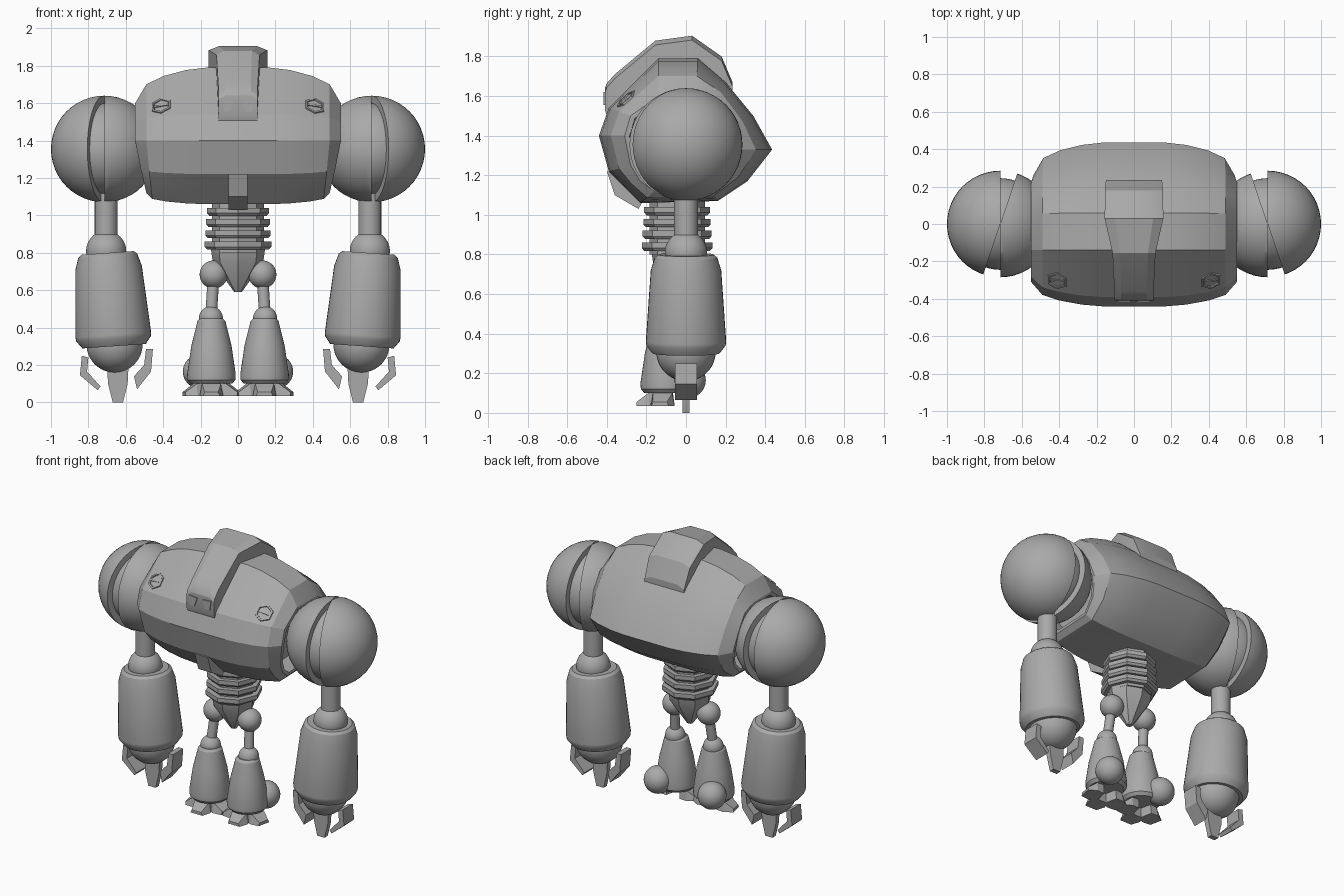
import bpy, bmesh, math
from mathutils import Matrix, Vector

if "Cube" in bpy.data.objects:
    bpy.data.objects.remove(bpy.data.objects["Cube"])

grey = bpy.data.materials.new("plain grey metal")
grey.use_nodes = True
COLOUR = (0.4, 0.4, 0.4, 1)
grey.diffuse_color = COLOUR
grey.node_tree.nodes["Principled BSDF"].inputs["Base Color"].default_value = COLOUR

MOVE = lambda x, y, z: Matrix.Translation((x, y, z))
TURN = lambda deg, axis: Matrix.Rotation(math.radians(deg), 4, axis)
UPRIGHT = TURN(90, 'X')                                          # local xy -> world xz
SIDEWAYS = Matrix(((0, 0, 1), (1, 0, 0), (0, 1, 0))).to_4x4()    # local xy -> world yz


def finish(bm, name, mirror=False, angle=30):
    bmesh.ops.recalc_face_normals(bm, faces=bm.faces)
    mesh = bpy.data.meshes.new(name)
    bm.to_mesh(mesh)
    bm.free()
    mesh.materials.append(grey)
    obj = bpy.data.objects.new(name, mesh)
    bpy.context.collection.objects.link(obj)
    bpy.ops.object.select_all(action='DESELECT')
    obj.select_set(True)
    bpy.context.view_layer.objects.active = obj
    bpy.ops.object.shade_smooth_by_angle(angle=math.radians(angle))
    if mirror:
        mod = obj.modifiers.new("other side", 'MIRROR')
        mod.use_clip = False
        mod.use_mirror_merge = False
    return obj


def loft(name, rings, matrix=Matrix(), mirror=False, angle=30):
    """Skin a run of equal rings and cap both ends."""
    bm = bmesh.new()
    rows = [[bm.verts.new(matrix @ Vector(p)) for p in ring] for ring in rings]
    n = len(rows[0])
    for a, b in zip(rows, rows[1:]):
        for i in range(n):
            j = (i + 1) % n
            bm.faces.new((a[i], a[j], b[j], b[i]))
    bm.faces.new(rows[0])
    bm.faces.new(rows[-1])
    return finish(bm, name, mirror, angle)


def ring(n, rx, ry, z):
    return [(rx * math.sin(math.tau * i / n), -ry * math.cos(math.tau * i / n), z)
            for i in range(n)]


def lathe(name, profile, matrix, mirror=True, n=40):
    return loft(name, [ring(n, r, r, z) for r, z in profile], matrix, mirror)


def prism(name, outline, depth, matrix, mirror=False):
    rings = [[(x, y, s * depth / 2) for x, y in outline] for s in (-1, 1)]
    return loft(name, rings, matrix, mirror)


def ball(name, centre, r, cuts=(), mirror=True):
    """Sphere, optionally trimmed by planes through its centre."""
    bm = bmesh.new()
    bmesh.ops.create_uvsphere(bm, u_segments=48, v_segments=24, radius=r)
    for normal in cuts:
        bmesh.ops.bisect_plane(bm, geom=bm.verts[:] + bm.edges[:] + bm.faces[:],
                               plane_co=(0, 0, 0), plane_no=normal, clear_inner=True)
        rim = [e for e in bm.edges if e.is_boundary]
        bmesh.ops.holes_fill(bm, edges=rim, sides=0)
    bm.transform(MOVE(*centre))
    return finish(bm, name, mirror)


def rod(name, start, end, r):
    a, b = Vector(start), Vector(end)
    spin = (b - a).to_track_quat('Z', 'Y').to_matrix().to_4x4()
    return lathe(name, [(r, 0), (r, (b - a).length)], MOVE(*a) @ spin, n=24)


# Torso: side profile blended towards a smaller end profile, with recessed sockets
MIDDLE = [(-.44, 1.4), (-.39, 1.54), (-.14, 1.79), (.06, 1.79), (.2, 1.67), (.34, 1.5),
          (.435, 1.33), (.31, 1.17), (.16, 1.07), (-.23, 1.06), (-.32, 1.15), (-.39, 1.22)]
END = [(-.31, 1.4), (-.28, 1.5), (-.14, 1.6), (.05, 1.6), (.15, 1.56), (.22, 1.45),
       (.26, 1.33), (.21, 1.21), (.12, 1.13), (-.16, 1.12), (-.23, 1.17), (-.28, 1.25)]


def torso_ring(x, t, shrink=1):
    pts = []
    for (y0, z0), (y1, z1) in zip(MIDDLE, END):
        y, z = y0 + (y1 - y0) * t, z0 + (z1 - z0) * t
        lean = max(0, 1.38 - z) * .23 * t
        pts.append((x - lean, y * shrink, 1.36 + (z - 1.36) * shrink))
    return pts


half = [torso_ring(.17, 0), torso_ring(.28, .07), torso_ring(.4, .24), torso_ring(.49, .47),
        torso_ring(.55, 1), torso_ring(.55, 1, .92), torso_ring(.42, 1, .9)]
flipped = [[(-x, y, z) for x, y, z in r] for r in reversed(half)]
loft("torso", flipped + half, angle=20)

# Head hood: a chamfered band running from the face over the top to the back
HOOD = [(-.41, 1.64, 1.53, .105), (-.4, 1.665, 1.5, .105), (-.36, 1.71, 1.5, .105),
        (-.155, 1.88, 1.6, .115), (.03, 1.905, 1.7, .157), (.18, 1.8, 1.6, .155),
        (.235, 1.67, 1.6, .15)]
rings = []
for y, top, low, w in HOOD:
    side = [(w, y, low), (w, y, top - .022), (w * .65, y, top)]
    rings.append(side + [(-x, b, c) for x, b, c in reversed(side)])
loft("head_hood", rings, angle=20)
prism("eyes", [(.02, 1.615), (.085, 1.62), (.075, 1.555), (.04, 1.555)], .008,
      MOVE(0, -.412, 0) @ UPRIGHT, True)

# Belly plate under the chest
prism("belly_plate", [(-.4, 1.22), (-.36, 1.1), (-.24, 1.03), (-.2, 1.1), (-.3, 1.22)],
      .1, SIDEWAYS)

# Chest vents: hexagonal rims with a slat
vent = MOVE(.41, -.3, 1.583) @ TURN(43, 'X') @ TURN(12, 'Y')
loft("vent_rims", [ring(6, r, r, z) for r, z in
                   ((.062, -.02), (.058, .009), (.046, .009), (.044, .002))], vent, True)
prism("vent_slats", [(-.04, -.006), (.04, -.006), (.04, .006), (-.04, .006)], .016, vent, True)

# Shoulders: split ball with a twisted gap around a smaller core
SHOULDER = (.715, 0, 1.355)
flat, slant = Vector((1, 0, 0)), Vector((.95, .32, 0))
ball("shoulder_outer", SHOULDER, .285, (flat, slant))
ball("shoulder_inner", SHOULDER, .285, (-flat, -slant))
ball("shoulder_core", SHOULDER, .245)

# Arms
rod("upper_arms", (.705, 0, .85), (.705, 0, 1.12), .061)
ball("elbows", (.705, 0, .81), .107)
lathe("forearms", [(.14, .25), (.158, .235), (.178, .17), (.203, -.19), (.2, -.21), (.17, -.25)],
      MOVE(.68, 0, .55) @ TURN(4, 'Y'))
ball("wrists", (.66, 0, .31), .15)

# Claws
prism("inner_claws", [(.455, .285), (.492, .285), (.502, .2), (.556, .14), (.54, .07),
                      (.465, .165)], .11, UPRIGHT, True)
prism("outer_claws", [(.8, .24), (.835, .25), (.845, .145), (.75, .065), (.735, .085),
                      (.807, .165)], .11, UPRIGHT, True)
prism("middle_claws", [(.585, .2), (.7, .2), (.695, .1), (.67, 0), (.615, 0), (.59, .1)],
      .035, UPRIGHT, True)

# Waist: core, ribs and tapered pelvis
waist = MOVE(0, -.045, 0)
loft("waist_core", [ring(8, .14, .14, z) for z in (.8, 1.1)], waist)
for i in range(4):
    z, r = .84 + .06 * i, .178 - .004 * i
    loft("waist_rib", [ring(8, r - .012, r - .012, z - .022), ring(8, r, r, z - .008),
                       ring(8, r, r, z + .02)], waist)
loft("pelvis", [ring(8, .145, .13, .82), ring(8, .135, .12, .75), ring(8, .02, .02, .59)], waist)

# Legs
HIP, KNEE = (.13, -.06, .684), (.145, -.09, .45)
ball("hips", HIP, .075)
rod("thighs", HIP, KNEE, .031)
ball("knees", KNEE, .064)
lathe("shins", [(.06, .45), (.075, .435), (.108, .3), (.13, .15), (.128, .12), (.11, .1)],
      MOVE(.142, -.1, 0))
ball("heels", (.205, .01, .165), .09)

# Toes: three tapered wedges fanned around each foot
for angle in (-78, 0, 78):
    rings = [[(-w, -d, .035), (w, -d, .035), (w * .8, -d, top), (-w * .8, -d, top)]
             for d, w, top in ((.04, .05, .125), (.09, .063, .1), (.15, .045, .055))]
    loft("toes", rings, MOVE(.142, -.1, 0) @ TURN(angle, 'Z'), True)
